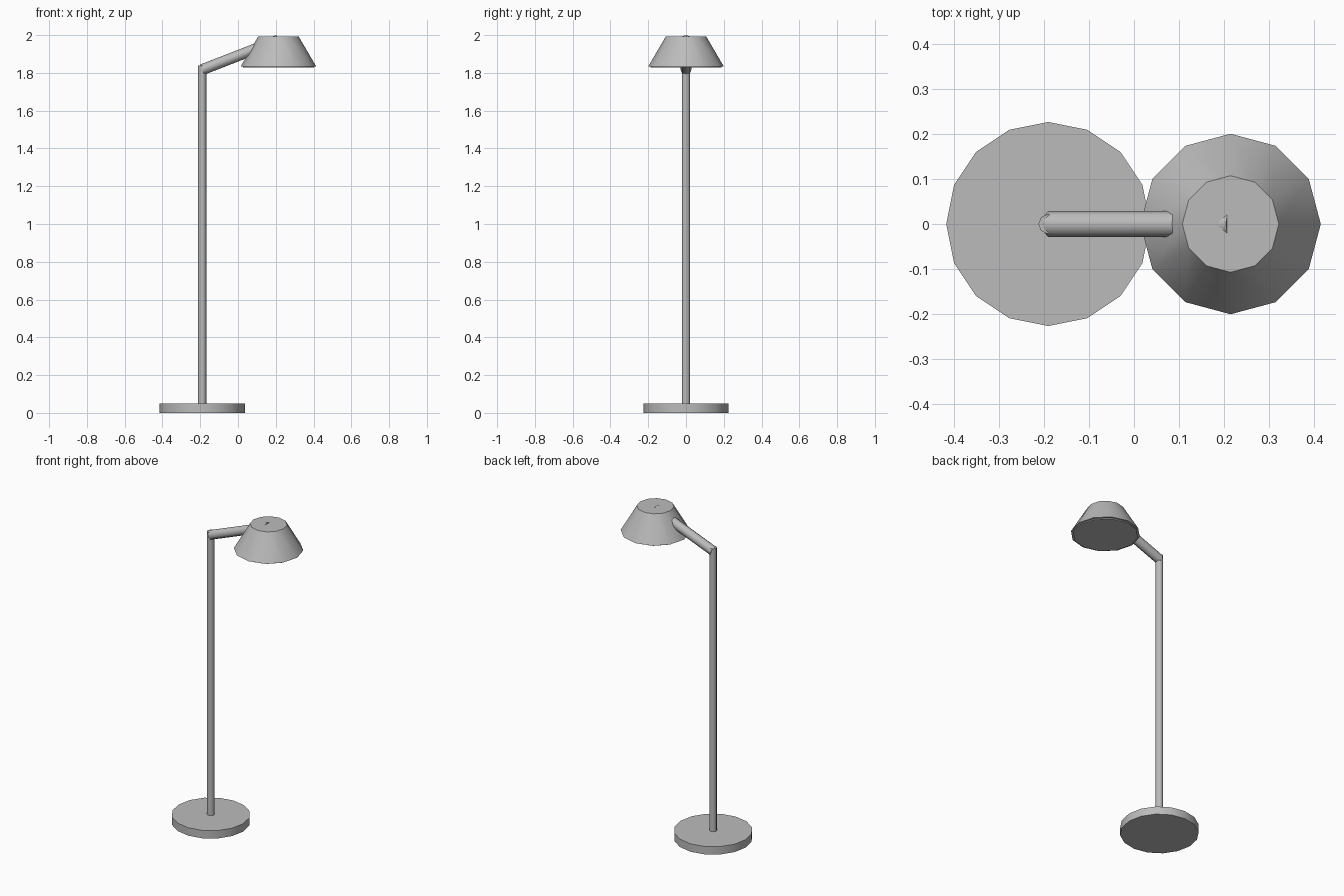
import bpy
import math
from mathutils import Vector

cube = bpy.data.objects.get("Cube")
if cube:
    bpy.data.objects.remove(cube, do_unlink=True)

grey = bpy.data.materials.new("lamp grey")
grey.use_nodes = True
colour = (0.5, 0.5, 0.5, 1)
grey.diffuse_color = colour
grey.node_tree.nodes["Principled BSDF"].inputs["Base Color"].default_value = colour


def rod(name, start, end, r_start, r_end, sides):
    """Capped, edge-sharp cylinder or cone between two points."""
    start, end = Vector(start), Vector(end)
    axis = end - start
    tilt = math.atan2(axis.x, axis.z)
    bpy.ops.mesh.primitive_cone_add(
        vertices=sides, radius1=r_start, radius2=r_end, depth=axis.length,
        location=(start + end) / 2, rotation=(0, tilt, 0))
    ob = bpy.context.object
    ob.name = name
    ob.data.materials.append(grey)
    bpy.ops.object.shade_smooth_by_angle(angle=math.radians(50))
    return ob


POLE_X, SHADE_X = -0.19, 0.214

# Foot and upright
rod("base", (POLE_X, 0, 0), (POLE_X, 0, 0.05), 0.226, 0.226, 16)
rod("pole", (POLE_X, 0, 0.04), (POLE_X, 0, 1.84), 0.022, 0.022, 8)

# Sloping arm, whose tip just breaks through the top of the shade
rod("arm", (POLE_X, 0, 1.817), (SHADE_X, 0, 1.974), 0.029, 0.029, 8)

# Tapered shade and the light panel under it
rod("shade", (SHADE_X, 0, 1.834), (SHADE_X, 0, 1.993), 0.2, 0.107, 12)
rod("light_panel", (SHADE_X, 0, 1.828), (SHADE_X, 0, 1.84), 0.188, 0.188, 12)
